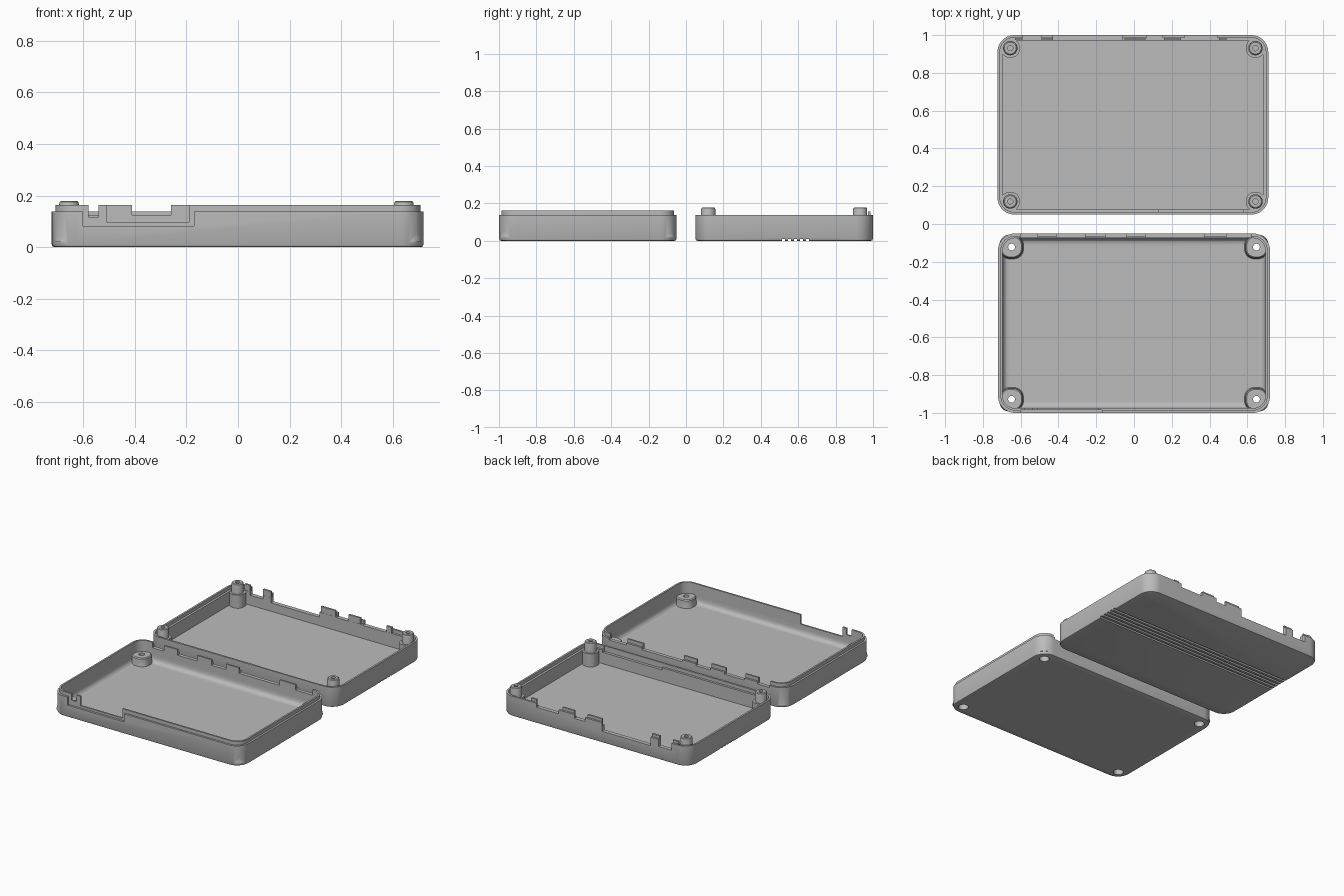
import bpy, bmesh, math

old = bpy.data.objects.get("Cube")
if old:
    bpy.data.objects.remove(old, do_unlink=True)

grey = bpy.data.materials.new("plain grey")
grey.use_nodes = True
tone = (0.5, 0.5, 0.5, 1)
grey.diffuse_color = tone
grey.node_tree.nodes["Principled BSDF"].inputs["Base Color"].default_value = tone

STEPS = 10  # segments per rounded corner


def loft(name, cx, cy, rings):
    """Solid through rounded rectangles given as (half x, half y, radius, z)."""
    bm = bmesh.new()
    loops = []
    for hx, hy, r, z in rings:
        loop = []
        for q, (sx, sy) in enumerate(((1, 1), (-1, 1), (-1, -1), (1, -1))):
            for i in range(STEPS + 1):
                a = (q + i / STEPS) * math.pi / 2
                loop.append(bm.verts.new((cx + sx * (hx - r) + r * math.cos(a),
                                          cy + sy * (hy - r) + r * math.sin(a), z)))
        loops.append(loop)
    n = len(loops[0])
    for a, b in zip(loops, loops[1:]):
        for i in range(n):
            j = (i + 1) % n
            bm.faces.new((a[i], a[j], b[j], b[i]))
    bm.faces.new(loops[0][::-1])
    bm.faces.new(loops[-1])
    bmesh.ops.remove_doubles(bm, verts=bm.verts, dist=1e-5)
    bmesh.ops.recalc_face_normals(bm, faces=bm.faces)
    mesh = bpy.data.meshes.new(name)
    bm.to_mesh(mesh)
    bm.free()
    obj = bpy.data.objects.new(name, mesh)
    bpy.context.collection.objects.link(obj)
    mesh.materials.append(grey)
    return obj


def tube(name, x, y, profile):
    return loft(name, x, y, [(r, r, r, z) for r, z in profile])


def box(name, x, y, z):
    bm = bmesh.new()
    bmesh.ops.create_cube(bm, size=1)
    for v in bm.verts:
        v.co = [(s[0] + s[1]) / 2 + c * (s[1] - s[0]) for c, s in zip(v.co, (x, y, z))]
    mesh = bpy.data.meshes.new(name)
    bm.to_mesh(mesh)
    bm.free()
    mesh.materials.append(grey)
    obj = bpy.data.objects.new(name, mesh)
    bpy.context.collection.objects.link(obj)
    return obj


def combine(obj, other, operation="DIFFERENCE"):
    mod = obj.modifiers.new(operation.lower(), "BOOLEAN")
    mod.operation, mod.solver, mod.object = operation, "EXACT", other
    bpy.context.view_layer.objects.active = obj
    bpy.ops.object.modifier_apply(modifier=mod.name)
    bpy.data.objects.remove(other, do_unlink=True)


def shell(name, cx, cy, hx, hy, profile):
    return loft(name, cx, cy, [(hx - d, hy - d, 0.09 - d, z) for d, z in profile])


TOP = 0.3     # height above every rim, for cutters
RIM = 0.139

# Front half: tray with a raised inner lip
cover = shell("cover_shell", 0, -0.525, 0.72, 0.475, [
    (0.012, 0), (0.004, 0.003), (0, 0.012), (0, RIM), (0.013, RIM), (0.013, 0.163),
    (0.025, 0.163), (0.025, 0.06), (0.03, 0.045), (0.04, 0.034), (0.055, 0.03)])

# Corner bosses with counterbored screw holes
for x in (-0.648, 0.648):
    for y in (-0.928, -0.122):
        combine(cover, loft("boss", x, y, [(0.064, 0.064, 0.05, 0.02), (0.058, 0.058, 0.05, 0.06),
                                           (0.058, 0.058, 0.05, 0.08), (0.052, 0.052, 0.044, 0.086)]),
                "UNION")
        combine(cover, tube("hole", x, y, [(0.032, -0.05), (0.032, 0.045),
                                           (0.018, 0.045), (0.018, TOP)]))

# Stepped port opening and slotted prong in the front wall
combine(cover, box("cut", (-0.6, -0.17), (-1.05, -0.986), (0.083, TOP)))
combine(cover, box("cut", (-0.51, -0.19), (-1.05, -0.94), (0.098, TOP)))
combine(cover, box("cut", (-0.58, -0.54), (-1.05, -0.94), (0.118, TOP)))

# Gaps that leave separate tabs along the hinge-side wall
for span in ((-0.6, -0.51), (-0.41, -0.26), (-0.15, -0.04), (0.06, 0.37), (0.49, 0.62)):
    combine(cover, box("cut", span, (-0.09, 0), (0.125, TOP)))

# Back half: tray with a rebated rim
BX = -0.006
base = shell("base_shell", BX, 0.525, 0.717, 0.475, [
    (0.012, 0), (0.004, 0.003), (0, 0.012), (0, RIM), (0.013, RIM), (0.013, 0.115),
    (0.028, 0.115), (0.028, 0.022)])

# Port openings in the back wall: x range and sill height
for x0, x1, sill in ((-0.43, -0.06, 0.08), (-0.59, -0.49, 0.09), (0.07, 0.15, 0.112),
                     (0.27, 0.44, 0.112)):
    combine(base, box("cut", (x0, x1), (0.94, 1.05), (sill, TOP)))

# Shallow relief in the hinge-side rim
combine(base, box("cut", (0.13, 0.58), (0.06, 0.1), (0.1, TOP)))

# Long grooves under the base
for i in range(5):
    y = 0.52 + i * 0.0325
    combine(base, box("cut", (-1, 1), (y - 0.008, y + 0.008), (-0.05, 0.011)))

parts = [cover, base]

# Locating tabs above the back wall
for x0, x1 in ((-0.63, -0.59), (-0.49, -0.43), (-0.05, 0.06), (0.16, 0.25), (0.45, 0.49)):
    parts.append(box("rim_tab", (x0, x1), (0.973, 0.986), (0.08, 0.157)))

# Screw posts and the corner blocks behind them
for x in (-0.655, 0.643):
    for y in (0.119, 0.931):
        parts.append(loft("post_block", x, y, [(0.05, 0.05, 0.045, 0.015),
                                               (0.05, 0.05, 0.045, 0.112)]))
        parts.append(tube("screw_post", x, y, [
            (0.038, 0.015), (0.038, 0.168), (0.036, 0.175), (0.031, 0.179),
            (0.014, 0.179), (0.014, 0.13)]))

bpy.ops.object.select_all(action="DESELECT")
for obj in parts:
    obj.select_set(True)
bpy.context.view_layer.objects.active = cover
bpy.ops.object.shade_smooth_by_angle(angle=math.radians(35))
